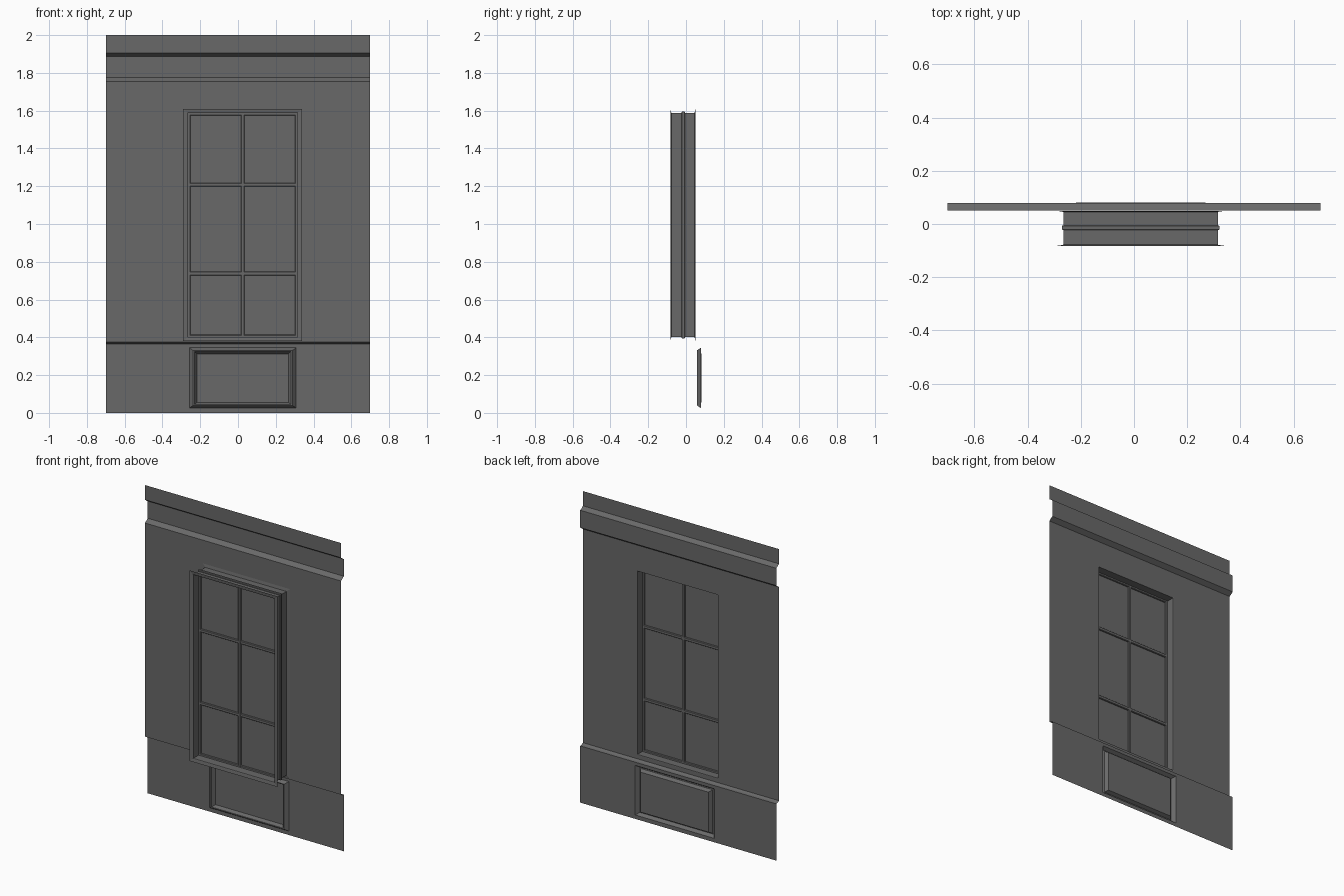
import bpy, bmesh

if "Cube" in bpy.data.objects:
    bpy.data.objects.remove(bpy.data.objects["Cube"])

CX = 0.025            # centre line of window and panel
FRONT, BACK = 0.051, 0.079   # the two wall planes

dark = bpy.data.materials.new("dark_grey")
dark.diffuse_color = (0.14, 0.14, 0.14, 1)
dark.use_nodes = True
dark.node_tree.nodes["Principled BSDF"].inputs["Base Color"].default_value = dark.diffuse_color


def make_object(name, bm):
    bmesh.ops.remove_doubles(bm, verts=bm.verts, dist=1e-5)
    mesh = bpy.data.meshes.new(name)
    bm.to_mesh(mesh)
    bm.free()
    mesh.materials.append(dark)
    ob = bpy.data.objects.new(name, mesh)
    bpy.context.collection.objects.link(ob)
    return ob


def rect(bm, x0, x1, z0, z1, y):
    return [bm.verts.new(p) for p in
            ((x0, y, z0), (x1, y, z0), (x1, y, z1), (x0, y, z1))]


def loft(bm, rects, cap=False):
    """Bridge successive rectangles given as (x0, x1, z0, z1, y)."""
    loops = [rect(bm, *r) for r in rects]
    for a, b in zip(loops, loops[1:]):
        for i in range(4):
            j = (i + 1) % 4
            bm.faces.new((a[i], a[j], b[j], b[i]))
    if cap:
        bm.faces.new(loops[-1])


def strip(bm, profile):
    """Sweep a (y, z) profile across the wall width."""
    rows = [[bm.verts.new((x, y, z)) for x in (-0.7, 0.7)] for y, z in profile]
    for a, b in zip(rows, rows[1:]):
        bm.faces.new((a[0], a[1], b[1], b[0]))


def centred(hw, z0, z1, y):
    return (CX - hw, CX + hw, z0, z1, y)


def bar(bm, x0, x1, z0, z1, y0, y1, c=0.003):
    """Glazing bar with chamfered front and back edges."""
    small = (x0 + c, x1 - c, z0 + c, z1 - c)
    big = (x0, x1, z0, z1)
    loft(bm, [(*small, y0), (*big, y0 + c), (*big, y1 - c), (*small, y1)], cap=True)
    bm.faces.new(list(reversed(rect(bm, *small, y0))))


# wall sheet: base and main field with openings, mouldings, frieze
bm = bmesh.new()
loft(bm, [(-0.7, 0.7, 0, 0.366, BACK), centred(0.283, 0.025, 0.345, BACK)])
strip(bm, [(BACK, 0.366), (0.065, 0.369), (FRONT, 0.376)])
loft(bm, [(-0.7, 0.7, 0.376, 1.755, FRONT), centred(0.291, 0.4, 1.588, FRONT)])
strip(bm, [(FRONT, 1.755), (BACK, 1.775), (BACK, 1.887), (0.07, 1.891),
           (0.06, 1.898), (FRONT, 1.905), (FRONT, 2.0)])
make_object("wall", bm)

# raised moulding and recessed field under the window
bm = bmesh.new()
loft(bm, [centred(0.283, 0.025, 0.345, BACK), centred(0.264, 0.039, 0.331, 0.058),
          centred(0.256, 0.044, 0.325, 0.06), centred(0.242, 0.055, 0.313, 0.081)], cap=True)
make_object("lower_panel", bm)

# window reveal with a flange at each end
bm = bmesh.new()
loft(bm, [centred(0.315, 0.38, 1.61, -0.082), centred(0.293, 0.398, 1.591, -0.079),
          centred(0.290, 0.401, 1.587, -0.077), centred(0.290, 0.401, 1.587, 0.045),
          centred(0.293, 0.398, 1.591, 0.046), centred(0.312, 0.383, 1.606, 0.049)])
make_object("window_reveal", bm)

# sash rails, stiles and glazing bars
bm = bmesh.new()
for x in (CX - 0.286, CX, CX + 0.286):
    bar(bm, x - 0.010, x + 0.010, 0.394, 1.595, -0.023, -0.005)
for z in (0.404, 0.738, 1.208, 1.585):
    bar(bm, CX - 0.296, CX + 0.296, z - 0.010, z + 0.010, -0.0228, -0.0052)
make_object("window_sash", bm)

# glass pane
bm = bmesh.new()
bm.faces.new(rect(bm, *centred(0.289, 0.402, 1.586, -0.014)))
make_object("glass", bm)
